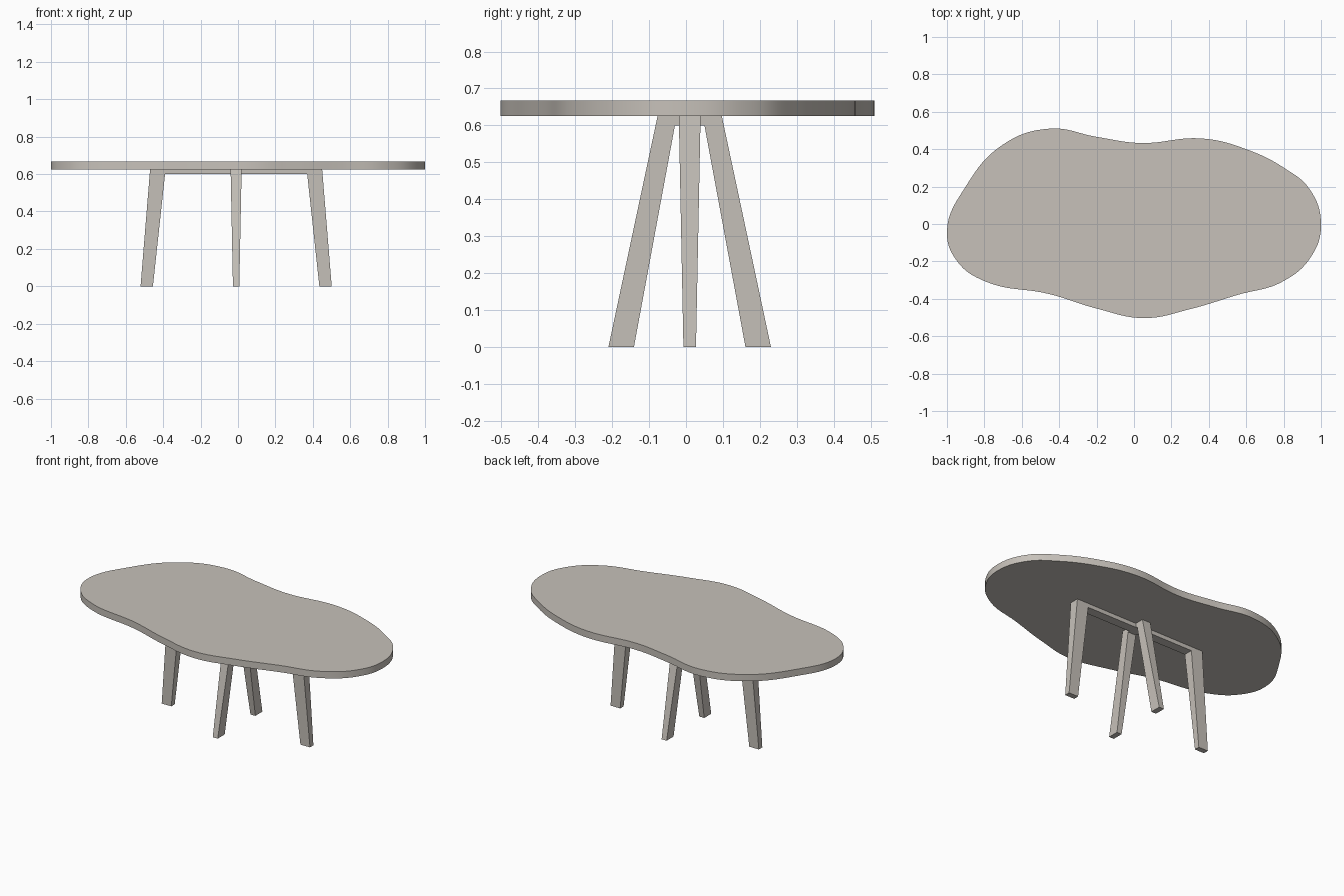
import bpy, bmesh

if "Cube" in bpy.data.objects:
    bpy.data.objects.remove(bpy.data.objects["Cube"])

mat = bpy.data.materials.new("warm grey")
mat.diffuse_color = (0.57, 0.535, 0.49, 1)
mat.use_nodes = True
mat.node_tree.nodes["Principled BSDF"].inputs["Base Color"].default_value = mat.diffuse_color

Z_TOP, Z_UNDER, Z_BEAM = 0.667, 0.625, 0.60


def tabletop():
    # free-form outline, counter-clockwise from the right end
    outline = [(1.0, 0.0), (0.94, 0.185), (0.81, 0.295), (0.6, 0.4), (0.365, 0.457),
               (0.03, 0.433), (-0.2, 0.466), (-0.45, 0.51), (-0.7, 0.425), (-0.9, 0.2),
               (-1.0, -0.04), (-0.945, -0.2), (-0.8, -0.305), (-0.45, -0.375),
               (-0.2, -0.452), (0.055, -0.503), (0.3, -0.455), (0.55, -0.38),
               (0.8, -0.305), (0.95, -0.17)]
    cu = bpy.data.curves.new("tabletop", 'CURVE')
    cu.dimensions = '2D'
    cu.fill_mode = 'BOTH'
    cu.extrude = (Z_TOP - Z_UNDER) / 2
    cu.resolution_u = 8
    sp = cu.splines.new('BEZIER')
    sp.bezier_points.add(len(outline) - 1)
    for bp, (x, y) in zip(sp.bezier_points, outline):
        bp.co = (x, y, 0)
        bp.handle_left_type = bp.handle_right_type = 'AUTO'
    sp.use_cyclic_u = True
    ob = bpy.data.objects.new("tabletop", cu)
    bpy.context.collection.objects.link(ob)
    ob.location.z = (Z_TOP + Z_UNDER) / 2
    bpy.context.view_layer.objects.active = ob
    ob.select_set(True)
    bpy.ops.object.convert(target='MESH')
    ob = bpy.context.object
    ob.data.materials.clear()
    ob.data.materials.append(mat)
    bpy.ops.object.shade_smooth_by_angle()


def leg_frame(name, foot_out, foot_in, top_out, top_in, along_x):
    # two splayed legs joined by a beam; thickness tapers towards the feet
    half = [(foot_out, 0), (top_out, Z_UNDER), (top_in, Z_BEAM), (foot_in, 0)]
    profile = [(-foot_out, 0), (-foot_in, 0), (-top_in, Z_BEAM), (top_in, Z_BEAM),
               (foot_in, 0), (foot_out, 0), (top_out, Z_UNDER), (-top_out, Z_UNDER)]
    bm = bmesh.new()
    sides = []
    for s in (-1, 1):
        row = []
        for u, z in profile:
            t = s * (0.017 + 0.0125 * z / Z_UNDER)
            row.append(bm.verts.new((u, t, z) if along_x else (t, u, z)))
        sides.append(row)
        bm.faces.new(row)
    a, b = sides
    n = len(profile)
    for i in range(n):
        j = (i + 1) % n
        bm.faces.new((a[i], a[j], b[j], b[i]))
    bmesh.ops.recalc_face_normals(bm, faces=bm.faces)
    me = bpy.data.meshes.new(name)
    bm.to_mesh(me)
    bm.free()
    me.materials.append(mat)
    ob = bpy.data.objects.new(name, me)
    ob.location = (-0.01, 0.01, 0)
    bpy.context.collection.objects.link(ob)


tabletop()
leg_frame("long_leg_frame", 0.511, 0.445, 0.46, 0.38, True)
leg_frame("cross_leg_frame", 0.22, 0.151, 0.087, 0.04, False)
